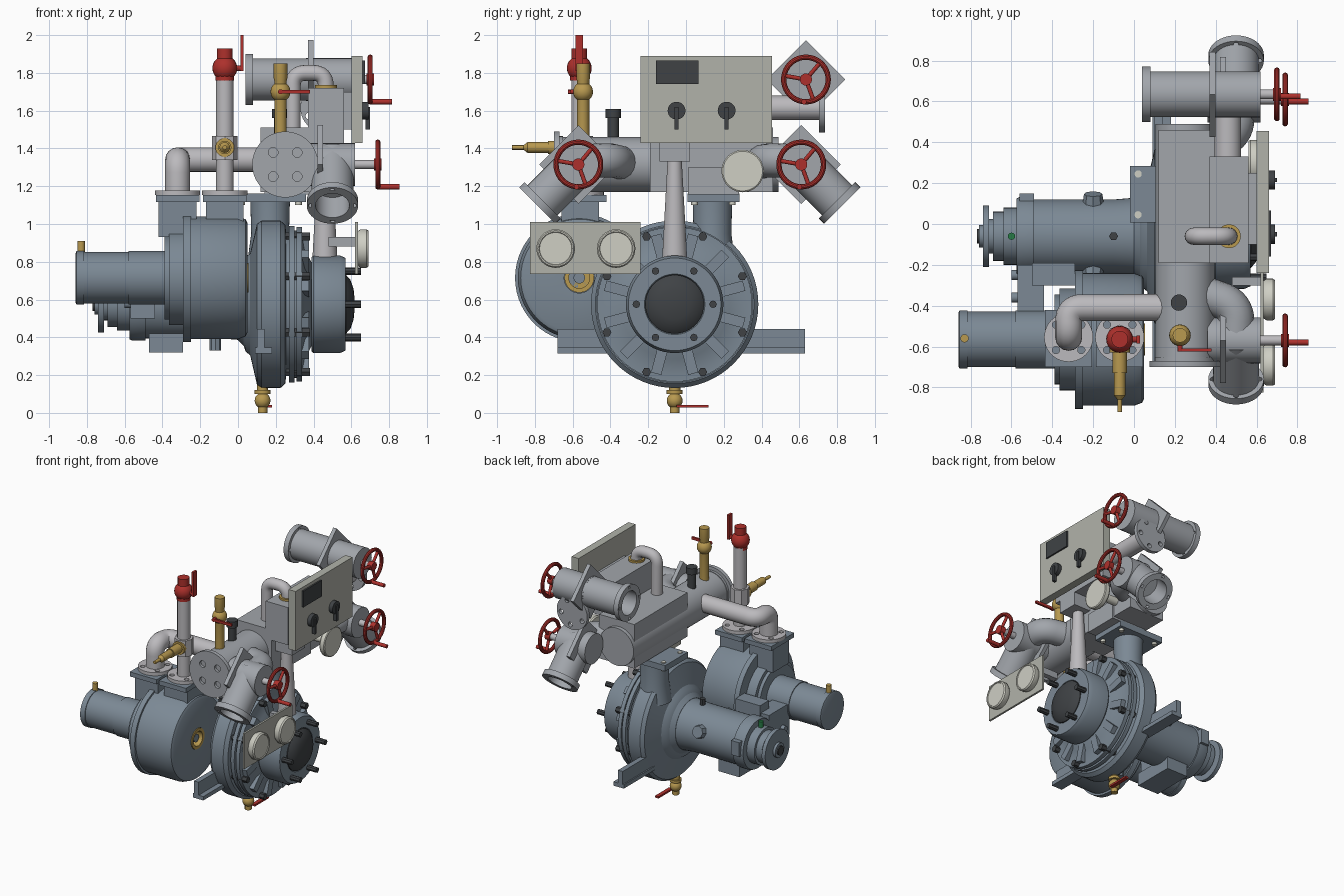
import bpy, bmesh, math
from mathutils import Vector, Matrix

if "Cube" in bpy.data.objects:
    bpy.data.objects.remove(bpy.data.objects["Cube"])

def mat(name, c):
    m = bpy.data.materials.new(name)
    m.diffuse_color = (*c, 1)
    m.use_nodes = True
    m.node_tree.nodes["Principled BSDF"].inputs["Base Color"].default_value = m.diffuse_color
    return m

BLUE = mat("blue_grey", (.20, .25, .30))
GREY = mat("light_grey", (.36, .38, .41))
PIPE = mat("pipe_grey", (.50, .49, .51))
RED = mat("red", (.42, .03, .025))
BRASS = mat("brass", (.48, .32, .08))
DARK = mat("dark", (.05, .055, .06))
CREAM = mat("cream", (.62, .62, .55))
PANEL = mat("panel", (.44, .45, .40))
GREEN = mat("green", (.02, .2, .06))
X, Y, Z = Vector((1, 0, 0)), Vector((0, 1, 0)), Vector((0, 0, 1))

def add(name, me, m):
    ob = bpy.data.objects.new(name, me)
    bpy.context.collection.objects.link(ob)
    me.materials.clear()
    me.materials.append(m)
    return ob

def frame(o, d):
    return Matrix.Translation(o) @ Vector(d).to_track_quat('Z', 'Y').to_matrix().to_4x4()

def lathe(name, o, d, prof, m, n=40):
    """Revolve (distance, radius) points around direction d from origin o."""
    bm = bmesh.new()
    rings = [[bm.verts.new((r * math.cos(2 * math.pi * i / n), r * math.sin(2 * math.pi * i / n), h))
              for i in range(n)] for h, r in prof]
    for a, b in zip(rings, rings[1:]):
        for i in range(n):
            j = (i + 1) % n
            bm.faces.new((a[i], a[j], b[j], b[i]))
    for ring, (h, r) in ((rings[0], prof[0]), (rings[-1], prof[-1])):
        if r > 0:
            bm.faces.new(ring)
    bmesh.ops.remove_doubles(bm, verts=bm.verts, dist=1e-5)
    bmesh.ops.recalc_face_normals(bm, faces=bm.faces)
    bm.transform(frame(o, d))
    me = bpy.data.meshes.new(name)
    bm.to_mesh(me)
    bm.free()
    return add(name, me, m)

def cyl(name, o, d, length, r, m, r2=None, n=32):
    return lathe(name, o, d, [(0, r), (length, r if r2 is None else r2)], m, n)

def box(name, lo, hi, m, rot=None, bevel=0):
    lo, hi = Vector(lo), Vector(hi)
    bm = bmesh.new()
    bmesh.ops.create_cube(bm, size=1)
    s = hi - lo
    bm.transform(Matrix.Diagonal((*s, 1)))
    if bevel:
        bmesh.ops.bevel(bm, geom=bm.edges[:], offset=bevel, segments=2, affect='EDGES')
    if rot:
        bm.transform(rot)
    bm.transform(Matrix.Translation((lo + hi) / 2))
    me = bpy.data.meshes.new(name)
    bm.to_mesh(me)
    bm.free()
    return add(name, me, m)

def from_curve(name, cu, m, mtx=None):
    tmp = bpy.data.objects.new("tmp", cu)
    bpy.context.collection.objects.link(tmp)
    me = bpy.data.meshes.new_from_object(tmp.evaluated_get(bpy.context.evaluated_depsgraph_get()))
    bpy.data.objects.remove(tmp)
    if mtx:
        me.transform(mtx)
    me.name = name
    return add(name, me, m)

def spline(cu, pts, cyclic):
    s = cu.splines.new('POLY')
    s.points.add(len(pts) - 1)
    for p, q in zip(s.points, pts):
        p.co = (*q, 1)
    s.use_cyclic_u = cyclic

def pipe(name, pts, r, m, fillet=.08):
    """Round pipe along a path with filleted corners."""
    pts = [Vector(p) for p in pts]
    out = [pts[0]]
    for a, b, c in zip(pts, pts[1:], pts[2:]):
        p, q = b + (a - b).normalized() * fillet, b + (c - b).normalized() * fillet
        out += [p * (1 - t) ** 2 + b * 2 * t * (1 - t) + q * t * t for t in (i / 8 for i in range(9))]
    cu = bpy.data.curves.new(name, 'CURVE')
    cu.dimensions, cu.bevel_depth, cu.bevel_resolution, cu.use_fill_caps = '3D', r, 6, True
    spline(cu, out + [pts[-1]], False)
    return from_curve(name, cu, m)

def circle(r, c=(0, 0), n=32):
    return [(c[0] + r * math.cos(2 * math.pi * i / n), c[1] + r * math.sin(2 * math.pi * i / n), 0) for i in range(n)]

def flange(name, o, d, outer, t, m, bolt_r, holes=4, bore=0, hole_r=.016, start=math.pi / 4):
    """Flat plate with bolt holes; outer is a radius or a list of points."""
    cu = bpy.data.curves.new(name, 'CURVE')
    cu.dimensions, cu.fill_mode, cu.extrude = '2D', 'BOTH', t / 2
    spline(cu, outer if isinstance(outer, list) else circle(outer, n=40), True)
    if bore:
        spline(cu, circle(bore), True)
    for i in range(holes):
        a = start + 2 * math.pi * i / holes
        spline(cu, circle(hole_r, (bolt_r * math.cos(a), bolt_r * math.sin(a)), 12), True)
    return from_curve(name, cu, m, frame(o, d))

def rect(w, h):
    return [(-w, -h, 0), (w, -h, 0), (w, h, 0), (-w, h, 0)]

def ball(name, o, r, m):
    k = 10
    return lathe(name, o, Z, [(-r * math.cos(math.pi * i / k), r * math.sin(math.pi * i / k)) for i in range(k + 1)], m, 24)

# --- main pump, axis along x ---
P = Vector((0, -.06, .575))
lathe("pump_volute", P, X, [(.0, .19), (.06, .25), (.09, .38), (.1, .425), (.125, .443), (.225, .443), (.25, .42), (.255, .38),
      (.27, .38), (.27, .415), (.3, .415), (.3, .39), (.31, .39), (.31, .41), (.34, .41), (.34, .37), (.355, .29), (.4, .2)], BLUE, 64)
lathe("suction_flange", P, X, [(.36, .22), (.39, .22), (.39, .25), (.4, .258), (.54, .258), (.57, .245), (.57, .16), (.55, .15)], BLUE, 56)
lathe("suction_dome", P, X, [(.55, .155), (.572, .155), (.595, .13), (.612, .08), (.62, 0)], DARK)
for i in range(12):
    a = math.radians(30 * i + 15)
    c = P + Vector((.355, .315 * math.cos(a), .315 * math.sin(a)))
    h = Vector((.022, .065, .028))
    box("cover_rib", c - h, c + h, BLUE, Matrix.Rotation(a, 4, 'X'))
for i in range(8):
    a = math.radians(45 * i + 22.5)
    cyl("cover_bolt", P + Vector((.25, .388 * math.cos(a), .388 * math.sin(a))), X, .13, .024, DARK, n=6)
for i in range(6):
    a = math.radians(60 * i)
    cyl("suction_stud", P + Vector((.55, .203 * math.cos(a), .203 * math.sin(a))), X, .10, .02, DARK, n=8)
lathe("bearing_housing", P, X, [(-.76, .055), (-.74, .055), (-.74, .15), (-.71, .15), (-.71, .085), (-.69, .085), (-.69, .12), (-.64, .12),
      (-.64, .14), (-.575, .14), (-.575, .185), (-.56, .192), (-.49, .192), (-.49, .18), (-.1, .18), (.02, .19), (.04, .25), (.1, .3)], BLUE, 48)
cyl("shaft_end", P - X * .77, X, .05, .035, DARK)
for s in (-1, 1):
    cyl("housing_boss", P + Vector((-.2, s * .14, .05)), (0, s, .3), .07, .055, BLUE, r2=.045, n=8)
cyl("oil_plug", (-.1, -.06, .74), Z, .06, .022, DARK, n=6)
cyl("green_plug", (-.6, -.06, .7), Z, .06, .018, GREEN, n=12)
box("housing_pad", (-.56, -.18, .55), (-.49, .15, .66), BLUE)
# discharge neck and feet
lathe("discharge_neck", (.17, .14, .8), Z, [(0, .12), (.15, .10), (.33, .105)], BLUE)
flange("discharge_flange", (.17, .145, 1.14), Z, rect(.19, .138), .045, BLUE, 0, 0)
for dx in (-.15, .15):
    for dy in (-.1, .1):
        cyl("flange_bolt", (.17 + dx, .145 + dy, 1.1), Z, .068, .018, CREAM, n=12)
for lo, hi in ((-.68, -.3), (.2, .63)):
    box("pump_foot", (.1, lo, .315), (.14, hi, .445), BLUE)
    box("pump_foot_pad", (.09, lo, .315), (.18, hi, .345), BLUE)
box("housing_foot", (-.47, -.3, .32), (-.29, .02, .42), BLUE)
box("housing_bracket", (-.57, -.45, .5), (-.44, -.2, .74), BLUE)
box("housing_bracket_top", (-.5, -.3, .6), (-.29, -.19, .8), BLUE)
for y in (-.36, -.25):
    cyl("bracket_bolt", (-.6, y, .58), X, .05, .025, BLUE, n=12)
cyl("bracket_stud", (-.12, -.3, .33), Z, .1, .03, BLUE, n=8)

# --- second casing with motor ---
T = Vector((0, -.565, .715))
lathe("motor_and_casing", T, X, [(-.86, .13), (-.855, .142), (-.815, .142), (-.815, .136), (-.58, .136), (-.58, .142), (-.39, .142), (-.39, .22),
      (-.365, .22), (-.365, .25), (-.29, .25), (-.29, .34), (-.25, .34), (-.25, .325), (.0, .325), (.04, .31), (.05, .29), (.05, .08), (0, .08), (0, 0)], BLUE, 56)
lathe("casing_brass_ring", T, X, [(.0, .078), (.055, .078), (.055, .055), (0, .055)], BRASS)
cyl("casing_hub", T, X, .04, .03, BLUE)
cyl("motor_fitting", (-.83, -.56, .83), Z, .08, .02, BRASS, n=16)
for x in (-.32, -.07):
    box("casing_port", (x - .1, -.66, .93 if x < -.2 else .95), (x + .1, -.46, 1.13), BLUE)
    flange("casing_port_plate", (x, -.56, 1.135), Z, rect(.115, .14), .035, BLUE, 0, 0)
    flange("pipe_flange", (x, -.555, 1.165), Z, .12, .025, PIPE, .088, hole_r=.018)

# --- pipes over the casing ---
pipe("crossover_pipe", [(-.32, -.555, 1.15), (-.32, -.555, 1.34), (-.32, -.41, 1.34), (.16, -.41, 1.34)], .066, PIPE, .068)
cyl("riser_pipe", (-.07, -.56, 1.15), Z, .63, .047, PIPE)
cyl("riser_tee", (-.07, -.56, 1.34), Z, .125, .067, PIPE, n=8)
lathe("brass_side_nozzle", (-.07, -.6, 1.405), -Y, [(0, .05), (.03, .05), (.03, .035), (.13, .035), (.13, .028), (.24, .028), (.26, .012), (.32, .012)], BRASS, 20)
ball("red_valve_ball", (-.07, -.565, 1.825), .066, RED)
lathe("red_valve_body", (-.07, -.565, 1.76), Z, [(0, .05), (.03, .05), (.03, .035), (.11, .035), (.11, .042), (.17, .042)], RED, 12)
cyl("red_valve_stem", (-.07, -.565, 1.825), X, .1, .015, RED)
box("red_valve_lever", (.012, -.585, 1.81), (.03, -.545, 2.0), RED)

# --- manifold ---
M = Vector((.25, 0, 1.315))
cyl("manifold", M - Y * .68, Y, 1.17, .145, GREY, n=48)
flange("manifold_end_flange", M - Y * .685, Y, .175, .03, GREY, .09, hole_r=.026)
cyl("manifold_end_wall", M - Y * .672, Y, .02, .15, GREY)
box("manifold_box", (.12, -.19, 1.17), (.42, .46, 1.51), GREY)
box("manifold_lower_box", (.14, .01, 1.155), (.43, .28, 1.3), GREY)
box("upper_box", (.37, -.19, 1.43), (.56, .33, 1.72), GREY)
box("support_block", (.38, -.14, 1.33), (.56, .02, 1.44), GREY)
cyl("support_column", (.46, -.06, .8), Z, .55, .067, PIPE, r2=.037)
pipe("bypass_pipe", [(.29, -.06, 1.45), (.29, -.06, 1.8), (.465, -.06, 1.8), (.465, -.06, 1.7)], .042, PIPE, .07)
cyl("bypass_collar", (.465, -.06, 1.71), Z, .025, .058, BRASS)
cyl("black_vent", (.22, -.385, 1.44), Z, .13, .03, DARK, n=20)
cyl("black_vent_cap", (.22, -.385, 1.56), Z, .05, .04, DARK, n=20)
# brass ball valves
lathe("relief_valve_body", (.225, -.545, 1.44), Z, [(0, .033), (.32, .033), (.33, .036), (.41, .036)], BRASS, 12)
ball("relief_valve_ball", (.225, -.545, 1.7), .053, BRASS)
cyl("relief_valve_stem", (.225, -.545, 1.7), -Y, .08, .013, RED)
box("relief_valve_lever", (.215, -.625, 1.69), (.38, -.61, 1.71), RED)
lathe("drain_valve_body", (.13, -.06, 0), Z, [(0, .025), (.04, .025), (.1, .025), (.1, .042), (.12, .042), (.12, .03), (.16, .03)], BRASS, 12)
ball("drain_valve_ball", (.13, -.06, .065), .042, BRASS)
box("drain_valve_lever", (.15, -.05, .028), (.18, .12, .042), RED)

# --- handwheel valves ---
def handwheel(o):
    bm = bmesh.new()
    n, k = 40, 10
    vs = [[bm.verts.new(o + Vector((.014 * math.sin(v), (.118 + .014 * math.cos(v)) * math.cos(u), (.118 + .014 * math.cos(v)) * math.sin(u))))
           for v in (2 * math.pi * j / k for j in range(k))] for u in (2 * math.pi * i / n for i in range(n))]
    for i in range(n):
        for j in range(k):
            bm.faces.new((vs[i][j], vs[(i + 1) % n][j], vs[(i + 1) % n][(j + 1) % k], vs[i][(j + 1) % k]))
    bmesh.ops.recalc_face_normals(bm, faces=bm.faces)
    me = bpy.data.meshes.new("handwheel_rim")
    bm.to_mesh(me)
    bm.free()
    add("handwheel_rim", me, RED)
    for a in (50, 170, 290):
        a = math.radians(a)
        pipe("handwheel_spoke", [o, o + Vector((0, .118 * math.cos(a), .118 * math.sin(a)))], .011, RED)
    cyl("handwheel_hub", o - X * .02, X, .04, .032, RED)
    cyl("handwheel_grip", o + Vector((0, -.01, -.118)), X, .115, .014, RED, n=16)

def valve(c, wheel_x, plate_x, back_x, half):
    cyl("valve_bonnet", (back_x, c.y, c.z), X, .62 - back_x, .113, GREY)
    flange("valve_diamond_plate", (plate_x, c.y, c.z), X, [(half, 0, 0), (0, half, 0), (-half, 0, 0), (0, -half, 0)], .03, GREY, 0, 0)
    cyl("valve_stem", (.6, c.y, c.z), X, wheel_x - .6, .024, PIPE, n=16)
    handwheel(Vector((wheel_x, c.y, c.z)))

def open_end(o, d, length, r=.112):
    """Hollow pipe end with a drilled ring flange facing d."""
    d = Vector(d).normalized()
    lathe("valve_outlet", o, d, [(0, r), (length, r), (length, .09), (length - .15, .09), (length - .15, 0)], GREY)
    flange("valve_outlet_flange", o + d * (length - .02), d, .136, .04, GREY, .115, 4, .09, .013, 0)

for y, s in ((-.57, -1), (.61, 1)):
    c = Vector((.5, y, 1.315))
    valve(c, .74, .435, .36, .208)
    open_end(c - Vector((0, s, -1)) * .03, (0, s, -1), .35)
    pipe("valve_link", [(.5, y, 1.33), (.5, y - s * .17, 1.34), (.3, y - s * .24, 1.32)], .09, GREY, .08)
u = Vector((.5, .635, 1.765))
valve(u, .7, .385, .36, .208)
open_end(Vector((.5, u.y, u.z)), -X, .46)
pipe("upper_link_pipe", [(.46, .3, 1.615), (.46, .71, 1.615)], .065, PIPE)
flange("upper_link_flange", (.46, .72, 1.615), Y, .13, .03, GREY, .095, 5, 0, .018)

# --- control panel and gauges ---
box("control_panel", (.6, -.24, 1.43), (.66, .455, 1.89), PANEL)
box("panel_mount", (.54, -.1, 1.5), (.61, .25, 1.7), GREY)
box("panel_display", (.655, -.16, 1.74), (.672, .065, 1.865), DARK)
for y in (-.05, .215):
    cyl("panel_knob", (.655, y, 1.6), X, .035, .047, DARK)
    box("panel_knob_lever", (.675, y - .01, 1.5), (.7, y + .01, 1.62), DARK)
lathe("round_cover", (.4, .3, 1.28), X, [(0, .03), (.16, .03), (.16, .105), (.17, .112), (.2, .112), (.205, .105)], CREAM)
box("gauge_plate", (.62, -.825, .735), (.635, -.24, 1.01), PANEL)
box("gauge_plate_arm", (.48, -.3, .88), (.62, -.26, .93), GREY)
for y in (-.69, -.37):
    lathe("gauge", (.63, y, .87), X, [(0, .09), (.02, .102), (.05, .102), (.06, .095), (.06, .088), (.055, .085)], CREAM)

# smooth round parts, keep edges crisp
bpy.ops.object.select_all(action='DESELECT')
for ob in bpy.context.scene.objects:
    ob.select_set(True)
    bpy.context.view_layer.objects.active = ob
bpy.ops.object.shade_smooth_by_angle(angle=math.radians(32))
